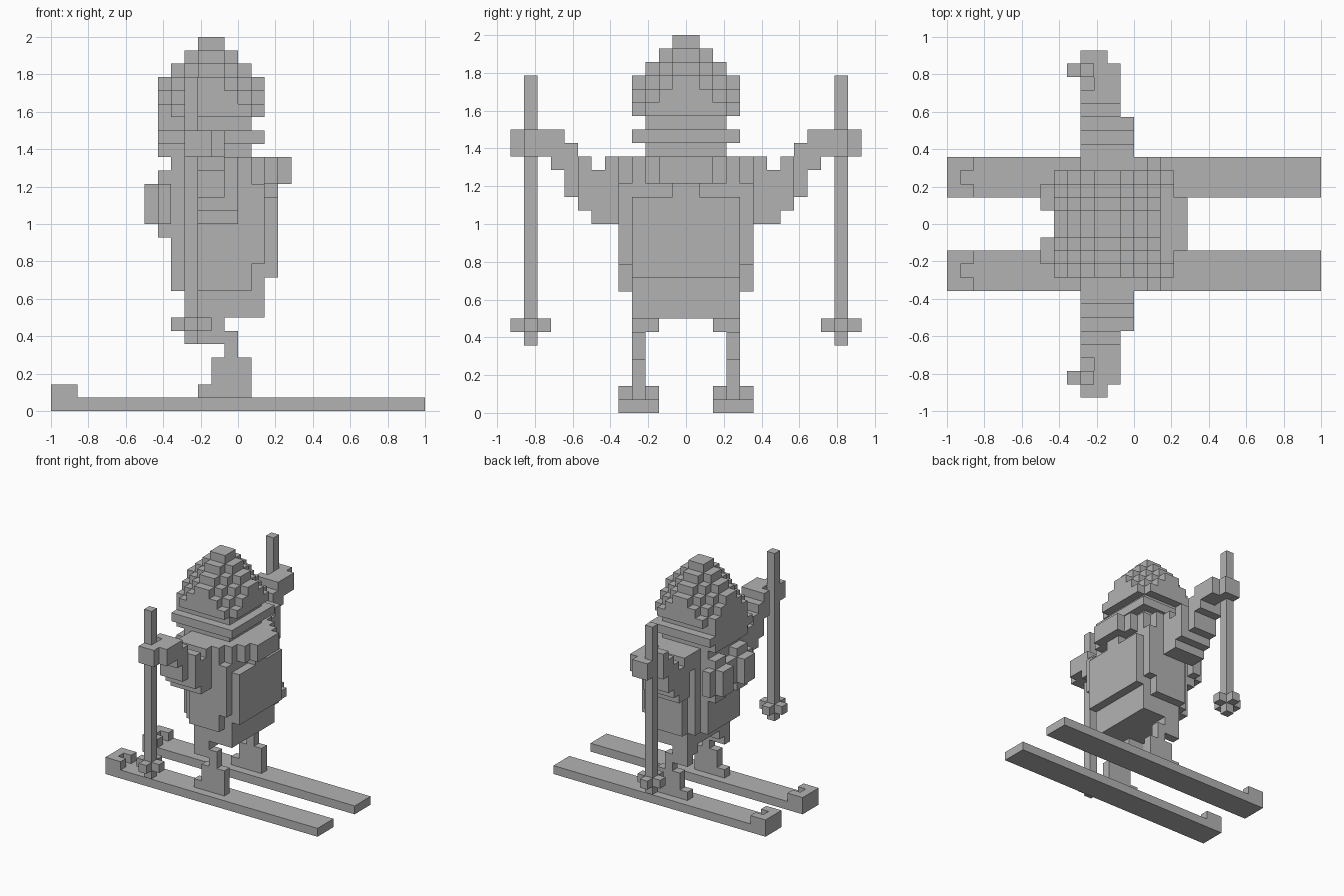
import bpy
import bmesh
from mathutils import Vector

default_cube = bpy.data.objects.get("Cube")
if default_cube:
    bpy.data.objects.remove(default_cube, do_unlink=True)

UNIT = 1 / 14

grey = bpy.data.materials.new("plain_grey")
grey.use_nodes = True
grey_colour = (0.45, 0.45, 0.45, 1)
grey.diffuse_color = grey_colour
grey.node_tree.nodes["Principled BSDF"].inputs["Base Color"].default_value = grey_colour


def block(x, y, z):
    """Set of unit cells filling the given ranges."""
    return {(i, j, k) for i in range(*x) for j in range(*y) for k in range(*z)}


def mirrored(cells):
    """Cells reflected across the body's middle plane."""
    return {(i, -1 - j, k) for i, j, k in cells}


def build(name, cells):
    """Make one object from the exposed sides of the cells."""
    bm = bmesh.new()
    for cell in cells:
        corner = Vector(cell)
        for axis in range(3):
            for side in (0, 1):
                normal = Vector((0, 0, 0))
                normal[axis] = 1 if side else -1
                if tuple(int(c) for c in corner + normal) in cells:
                    continue
                u, v = Vector((0, 0, 0)), Vector((0, 0, 0))
                u[(axis + 1) % 3] = 1
                v[(axis + 2) % 3] = 1
                start = corner + (normal if side else Vector((0, 0, 0)))
                ring = [start, start + u, start + u + v, start + v]
                if not side:
                    ring.reverse()
                bm.faces.new([bm.verts.new(p * UNIT) for p in ring])
    bmesh.ops.remove_doubles(bm, verts=bm.verts[:], dist=UNIT / 100)
    bmesh.ops.dissolve_limit(bm, angle_limit=0.01, verts=bm.verts[:], edges=bm.edges[:])
    mesh = bpy.data.meshes.new(name)
    bm.to_mesh(mesh)
    bm.free()
    mesh.materials.append(grey)
    obj = bpy.data.objects.new(name, mesh)
    bpy.context.collection.objects.link(obj)


def build_pair(name, cells):
    build("near_" + name, mirrored(cells))
    build("far_" + name, cells)


# Skis with notched raised tips
ski = block(x=(-14, 14), y=(2, 5), z=(0, 1))
ski |= block(x=(-14, -12), y=(2, 5), z=(1, 2)) - block(x=(-13, -12), y=(3, 4), z=(1, 2))
build_pair("ski", ski)

# Boots and bent legs
boot = block(x=(-3, 1), y=(3, 4), z=(1, 2)) | block(x=(-2, 1), y=(3, 4), z=(2, 4))
build_pair("boot", boot)
leg = block(x=(-1, 0), y=(3, 4), z=(4, 6)) | block(x=(-3, -1), y=(3, 4), z=(5, 7))
leg |= block(x=(-3, -1), y=(2, 4), z=(6, 7))
build_pair("leg", leg)

# Hips and jacket, with fuller sides
build("hips", block(x=(-3, 2), y=(-4, 4), z=(7, 9)))
jacket = block(x=(-4, 2), y=(-4, 4), z=(9, 19)) | block(x=(-5, -4), y=(-3, 3), z=(9, 19))
side = block(x=(-3, 1), y=(4, 5), z=(9, 11)) | block(x=(-3, 2), y=(4, 5), z=(11, 17))
side |= block(x=(-4, 1), y=(4, 5), z=(17, 19))
build("jacket", jacket | side | mirrored(side))

# Rounded chest
chest = block(x=(-6, -5), y=(0, 4), z=(14, 17)) | block(x=(-6, -5), y=(1, 3), z=(13, 18))
chest |= block(x=(-7, -6), y=(1, 3), z=(14, 17))
build("chest", chest | mirrored(chest))

# Backpack and hood
build("backpack", block(x=(2, 3), y=(-4, 4), z=(10, 16)))
hood = block(x=(2, 3), y=(-3, 3), z=(17, 19)) | block(x=(3, 4), y=(-2, 2), z=(17, 19))
build("hood", hood | block(x=(2, 3), y=(-1, 1), z=(16, 17)))

# Arms rise in steps from the shoulder to the hand
arm = set()
arm_steps = [(14, 19), (14, 18), (15, 19), (16, 20), (18, 21)]
for reach, heights in enumerate(arm_steps):
    y = 5 + reach
    arm |= block(x=(-4, 0 if reach < 3 else -1), y=(y, y + 1), z=heights)
build_pair("arm", arm)
hand = block(x=(-3, -1), y=(10, 12), z=(19, 21)) | block(x=(-4, -2), y=(12, 13), z=(19, 21))
build_pair("hand", hand)

# Ski poles with cross-shaped baskets
pole = block(x=(-4, -3), y=(11, 12), z=(5, 25))
pole |= block(x=(-5, -2), y=(11, 12), z=(6, 7)) | block(x=(-4, -3), y=(10, 13), z=(6, 7))
build_pair("pole", pole)

# Head with a band around it
build("head", block(x=(-6, 1), y=(-3, 3), z=(19, 22)))
build("head_band", block(x=(-6, 2), y=(-4, 4), z=(20, 21)))

# Stepped dome of the hat
hat = set()
for i, j, k in block(x=(-4, 4), y=(-4, 4), z=(0, 6)):
    across, along = int(abs(i + 0.5)), int(abs(j + 0.5))
    if across + along + k <= 5:
        hat.add((i - 2, j, k + 22))
build("hat", hat)
